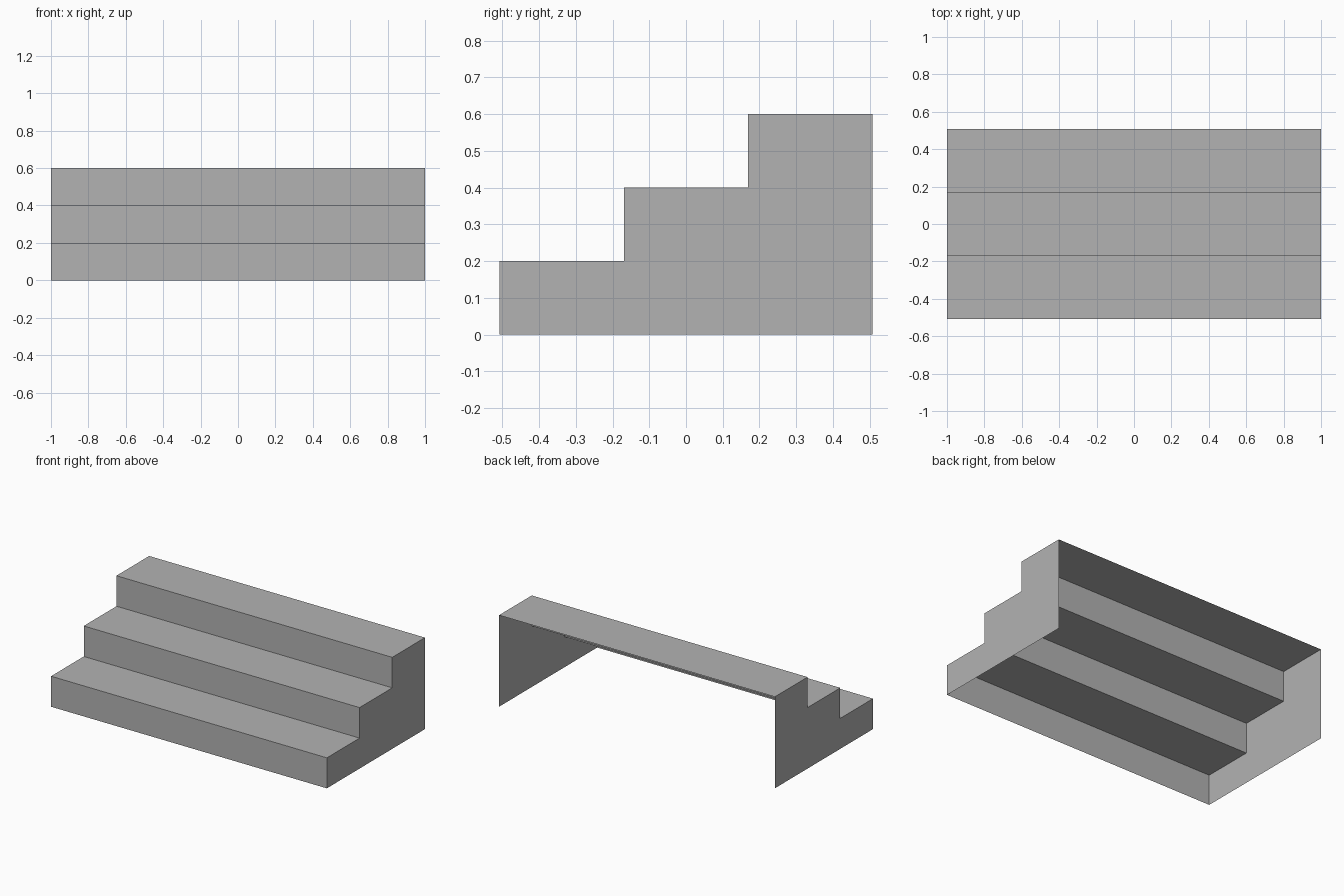
import bpy
import bmesh

cube = bpy.data.objects.get("Cube")
if cube:
    bpy.data.objects.remove(cube, do_unlink=True)

STEPS = 3
HALF_WIDTH = 1.0
RISE = 0.2
DEPTH = 1.016
RUN = DEPTH / STEPS

# Single flat colour
grey = bpy.data.materials.new("light_grey")
grey.use_nodes = True
colour = (0.45, 0.45, 0.45, 1)
grey.diffuse_color = colour
grey.node_tree.nodes["Principled BSDF"].inputs["Base Color"].default_value = colour


def make_object(name, faces):
    """Build an object from a list of faces, each a list of points."""
    bm = bmesh.new()
    for points in faces:
        bm.faces.new([bm.verts.new(p) for p in points])
    bmesh.ops.remove_doubles(bm, verts=bm.verts, dist=0.0001)
    mesh = bpy.data.meshes.new(name)
    bm.to_mesh(mesh)
    bm.free()
    mesh.materials.append(grey)
    obj = bpy.data.objects.new(name, mesh)
    bpy.context.collection.objects.link(obj)


# Stair profile from the front foot up to the top back edge
profile = [(-DEPTH / 2, 0)]
for i in range(STEPS):
    y = -DEPTH / 2 + i * RUN
    z = (i + 1) * RISE
    profile += [(y, z), (y + RUN, z)]

# Risers and treads: one folded sheet, open at the back and underneath
sheet = []
for (y0, z0), (y1, z1) in zip(profile, profile[1:]):
    sheet.append([(-HALF_WIDTH, y0, z0), (HALF_WIDTH, y0, z0),
                  (HALF_WIDTH, y1, z1), (-HALF_WIDTH, y1, z1)])
make_object("treads_and_risers", sheet)

# Stepped side panels, facing outwards
outline = profile + [(DEPTH / 2, 0)]
make_object("right_side_panel", [[(-HALF_WIDTH, y, z) for y, z in outline]])
make_object("left_side_panel", [[(HALF_WIDTH, y, z) for y, z in reversed(outline)]])
